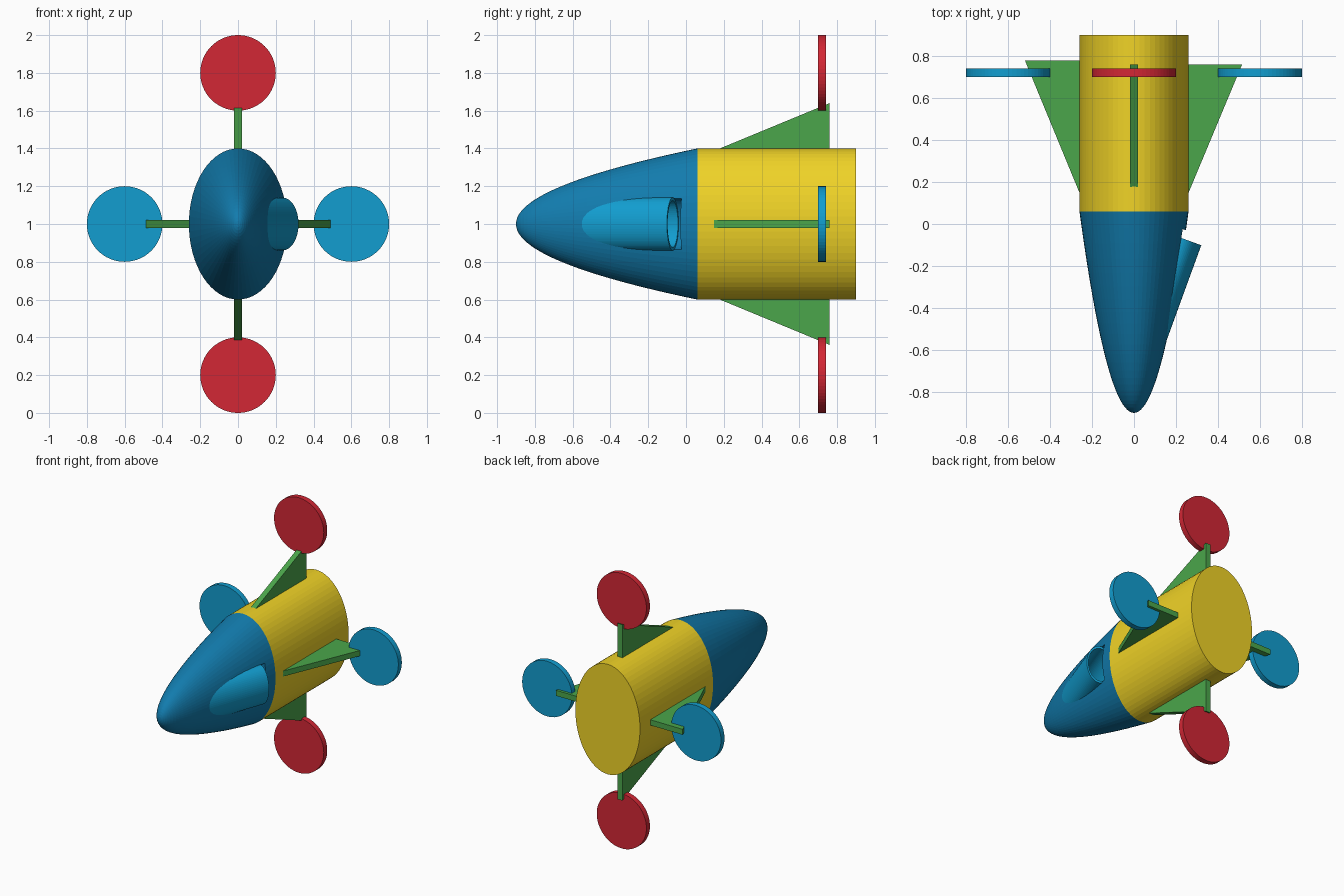
import bpy, bmesh
from math import radians, pi
from mathutils import Matrix, Vector

if "Cube" in bpy.data.objects:
    bpy.data.objects.remove(bpy.data.objects["Cube"])

SIDES = 64


def material(name, rgb):
    m = bpy.data.materials.new(name)
    m.diffuse_color = (*rgb, 1)
    m.use_nodes = True
    m.node_tree.nodes["Principled BSDF"].inputs["Base Color"].default_value = m.diffuse_color
    return m


YELLOW = material("yellow", (0.87, 0.65, 0.02))
NAVY = material("deep_blue", (0.006, 0.20, 0.42))
BLUE = material("blue", (0.006, 0.34, 0.63))
RED = material("red", (0.65, 0.02, 0.035))
GREEN = material("green", (0.07, 0.38, 0.07))


def add_object(name, bm, mat, matrix):
    bmesh.ops.transform(bm, matrix=matrix, verts=bm.verts)
    bmesh.ops.recalc_face_normals(bm, faces=bm.faces)
    mesh = bpy.data.meshes.new(name)
    bm.to_mesh(mesh)
    bm.free()
    if mat:
        mesh.materials.append(mat)
    ob = bpy.data.objects.new(name, mesh)
    bpy.context.collection.objects.link(ob)
    return ob


def lathe(name, profile, mat, matrix):
    """Spin (radius, y) points about the y axis."""
    bm = bmesh.new()
    vs = [bm.verts.new((r, y, 0)) for r, y in profile]
    es = [bm.edges.new(p) for p in zip(vs, vs[1:])]
    bmesh.ops.spin(bm, geom=vs + es, axis=(0, 1, 0), cent=(0, 0, 0),
                   angle=2 * pi, steps=SIDES)
    bmesh.ops.remove_doubles(bm, verts=bm.verts, dist=1e-5)
    return add_object(name, bm, mat, matrix)


def drum(name, y0, y1, mat, matrix):
    """Closed cylinder of radius 1 along y."""
    return lathe(name, [(0, y0), (1, y0), (1, y1), (0, y1)], mat, matrix)


def cut(target, cutter):
    mod = target.modifiers.new("opening", 'BOOLEAN')
    mod.operation = 'DIFFERENCE'
    mod.solver = 'EXACT'
    mod.object = cutter
    cutter.hide_render = True
    cutter.display_type = 'WIRE'


# Oval hull and parabolic nose
centre = Matrix.Translation((0, 0, 1))
oval = centre @ Matrix.Diagonal((0.26, 1, 0.40, 1))
drum("hull", 0.06, 0.90, YELLOW, oval)
N = 24
curve = [(k / N, -0.90 + 0.96 * (k / N) ** 2) for k in range(N + 1)]
nose = lathe("nose", curve + [(0, 0.06)], NAVY, oval)

# Slanted hollow tube on the right of the nose, with its recess
tilt = Matrix.Translation((0.235, -0.07, 1)) @ Matrix.Rotation(radians(-20), 4, 'Z')


def tube_matrix(s):
    return tilt @ Matrix.Diagonal((0.091 * s, 1, 0.14 * s, 1))


tube = drum("side_tube", -0.56, 0, BLUE, tube_matrix(1))
cut(tube, drum("tube_bore_cutter", -0.50, 0.1, None, tube_matrix(0.88)))
cut(nose, drum("nose_recess_cutter", -0.52, 0.042, None, tube_matrix(0.98)))


# Four triangular fins, each with a disc at its tip
def fin(name, angle, root, front, tip, back):
    bm = bmesh.new()
    pts = [(root, front), (tip, back), (root, back)]
    face = bm.faces.new([bm.verts.new((r, y, -0.02)) for r, y in pts])
    ext = bmesh.ops.extrude_face_region(bm, geom=[face])
    bmesh.ops.translate(bm, vec=Vector((0, 0, 0.04)),
                        verts=[v for v in ext["geom"] if isinstance(v, bmesh.types.BMVert)])
    add_object(name, bm, GREEN, centre @ Matrix.Rotation(radians(angle), 4, 'Y'))


for side, angle, root, front, tip, back in [
        ("right", 0, 0.25, 0.125, 0.515, 0.76),
        ("left", 180, 0.25, 0.125, 0.52, 0.78),
        ("top", -90, 0.39, 0.155, 0.64, 0.76),
        ("bottom", 90, 0.39, 0.155, 0.64, 0.76)]:
    fin(side + "_fin", angle, root, front, tip, back)

for side, x, z, mat in [("right", 0.6, 1, BLUE), ("left", -0.6, 1, BLUE),
                        ("top", 0, 1.8, RED), ("bottom", 0, 0.2, RED)]:
    drum(side + "_disc", 0.70, 0.74, mat,
         Matrix.Translation((x, 0, z)) @ Matrix.Diagonal((0.2, 1, 0.2, 1)))
